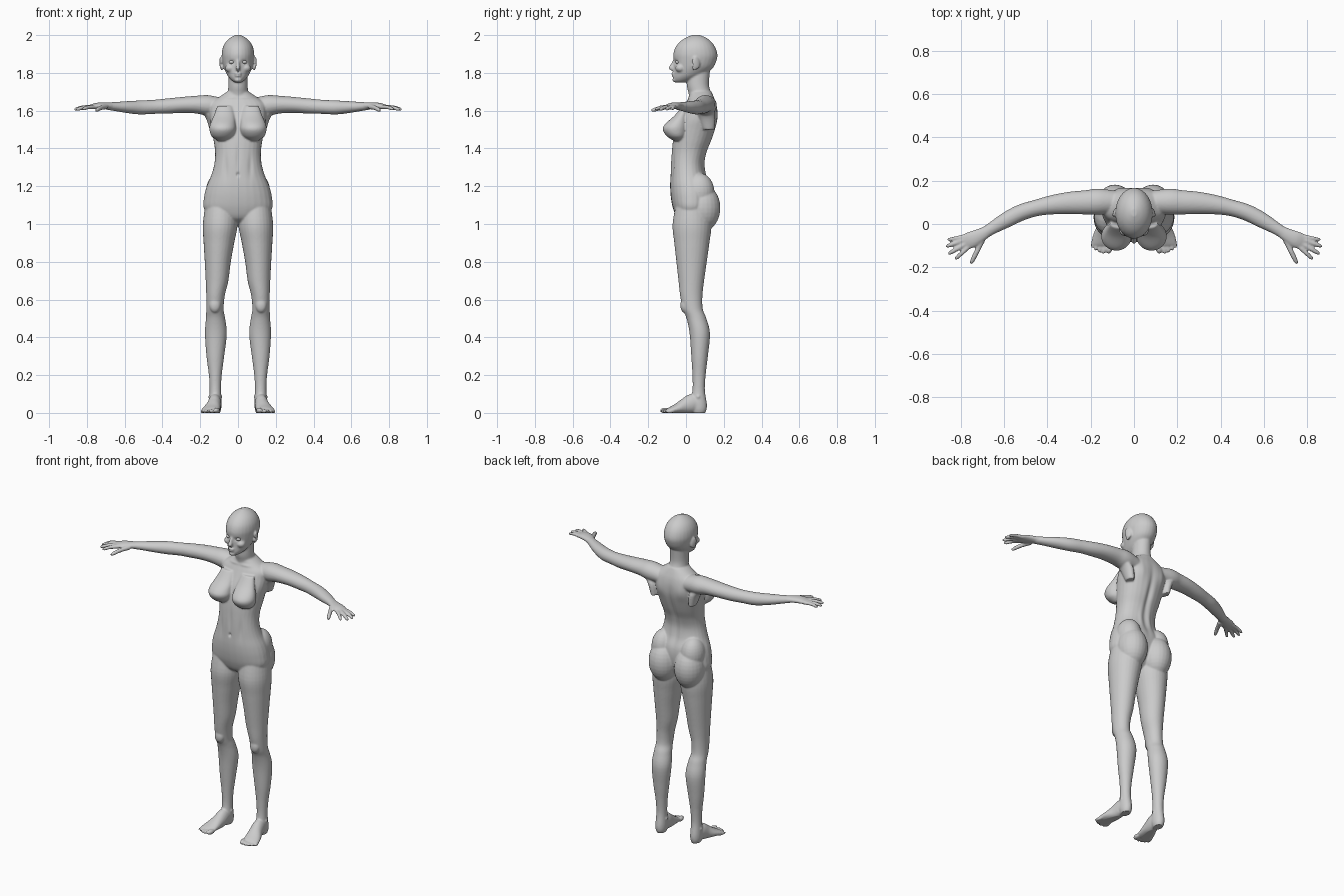
import bpy, bmesh
from math import cos, sin, pi, exp, copysign
from mathutils import Vector, Matrix

bm = bmesh.new()


def spline(pts, n):
    """Catmull-Rom sampling of section tuples."""
    p = [pts[0]] + list(pts) + [pts[-1]]
    out = []
    for i in range(1, len(p) - 2):
        for k in range(n):
            t = k / n
            out.append([0.5 * (2 * b + (c - a) * t + (2 * a - 5 * b + 4 * c - d) * t * t
                               + (3 * b - a - 3 * c + d) * t ** 3)
                        for a, b, c, d in zip(*p[i - 1:i + 3])])
    return out + [list(pts[-1])]


def tube(pts, sides=(1,), upright=False, power=1.0, n=5, seg=28):
    """Loft elliptic sections (x, y, z, half width, half depth)."""
    secs = spline(pts, n)
    for s in sides:
        rings = []
        for i, (x, y, z, a, b) in enumerate(secs):
            u, v = Vector((1, 0, 0)), Vector((0, 1, 0))
            if not upright:
                t = Vector(secs[min(i + 1, len(secs) - 1)][:3]) - Vector(secs[max(i - 1, 0)][:3])
                u = Vector((0, 0, 1)).cross(t).normalized()
                v = t.normalized().cross(u)
            ring = []
            for k in range(seg):
                c, d = cos(2 * pi * k / seg), sin(2 * pi * k / seg)
                co = (Vector((x, y, z)) + u * a * copysign(abs(c) ** power, c)
                      + v * b * copysign(abs(d) ** power, d))
                ring.append(bm.verts.new((s * co.x, co.y, co.z)))
            rings.append(ring)
        for r, q in zip(rings, rings[1:]):
            for k in range(seg):
                bm.faces.new((r[k], r[(k + 1) % seg], q[(k + 1) % seg], q[k]))
        bm.faces.new(rings[0][::-1])
        bm.faces.new(rings[-1])


def column(rows, **kw):
    """Upright loft from rows (z, x centre, half width, y front, y back)."""
    tube([(cx, (f + k) / 2, z, rx, (k - f) / 2) for z, cx, rx, f, k in rows], upright=True, **kw)


def blob(loc, size, rot=(0, 0, 0), sides=(1,), target=None):
    for s in sides:
        m = (Matrix.Translation((s * loc[0], loc[1], loc[2]))
             @ Matrix.Rotation(s * rot[2], 4, 'Z') @ Matrix.Rotation(rot[0], 4, 'X')
             @ Matrix.Diagonal((*size, 1)))
        bmesh.ops.create_uvsphere(target or bm, u_segments=24, v_segments=16, radius=1, matrix=m)


BOTH = (1, -1)

# torso
column([(1.0, 0, .05, .0, .07), (1.03, 0, .13, -.045, .10), (1.08, 0, .18, -.068, .125),
        (1.14, 0, .18, -.08, .135), (1.2, 0, .166, -.084, .13), (1.26, 0, .141, -.082, .105),
        (1.32, 0, .125, -.08, .096), (1.38, 0, .121, -.076, .11), (1.44, 0, .129, -.07, .135),
        (1.5, 0, .139, -.06, .155), (1.55, 0, .148, -.045, .166), (1.6, 0, .15, -.02, .167),
        (1.64, 0, .145, .0, .16), (1.672, 0, .10, .015, .148), (1.7, 0, .058, .018, .135)], power=.92)
# neck
column([(1.64, 0, .07, .02, .14), (1.69, 0, .056, .014, .134), (1.74, 0, .051, .004, .122),
        (1.84, 0, .05, .01, .13)])
# chest and buttocks
tube([(.07, .0, 1.625, .04, .02), (.073, -.025, 1.575, .055, .035), (.08, -.05, 1.53, .067, .06),
      (.081, -.057, 1.5, .07, .066), (.082, -.05, 1.465, .058, .052), (.082, -.04, 1.44, .025, .025)],
     BOTH, upright=True)
blob((.088, .085, 1.085), (.088, .097, .125), sides=BOTH)
blob((.10, .07, 1.17), (.07, .08, .10), sides=BOTH)
# legs
column([(1.12, .09, .08, -.05, .12), (1.0, .094, .092, -.071, .135), (.9, .101, .081, -.062, .124),
        (.8, .107, .069, -.051, .11), (.7, .111, .06, -.04, .096), (.62, .119, .049, -.031, .087),
        (.55, .122, .046, -.017, .089), (.5, .119, .051, .003, .108), (.42, .117, .058, .019, .127),
        (.3, .12, .047, .028, .116), (.2, .12, .034, .034, .104), (.12, .12, .03, .034, .1),
        (.05, .12, .033, .02, .11), (.015, .12, .03, .03, .108), (-.01, .12, .02, .04, .095)], sides=BOTH)
# kneecaps and ankle bones
blob((.122, -.008, .57), (.03, .022, .04), sides=BOTH)
blob((.12, .065, .085), (.038, .016, .018), sides=BOTH)
# feet and toes
tube([(.12, .09, .03, .025, .03), (.122, .04, .05, .034, .05), (.128, -.005, .036, .038, .042),
      (.14, -.05, .022, .046, .026), (.148, -.085, .014, .048, .016), (.15, -.1, .012, .04, .01)], BOTH)
for x, y, r in ((.112, -.125, .015), (.136, -.127, .011), (.155, -.122, .01),
                (.172, -.113, .01), (.188, -.1, .009)):
    blob((x, y + .015, r * .85), (r, .028, r), (0, 0, .25), BOTH)
# arms
tube([(.08, .1, 1.62, .05, .045), (.16, .103, 1.628, .06, .054), (.22, .1, 1.632, .056, .047),
      (.3, .097, 1.63, .051, .042), (.38, .088, 1.624, .044, .04), (.45, .074, 1.62, .038, .037),
      (.52, .053, 1.617, .038, .037), (.59, .018, 1.619, .036, .031), (.65, -.017, 1.622, .029, .024),
      (.69, -.042, 1.624, .026, .02)], BOTH)
# armpit fold
tube([(.13, .12, 1.5, .02, .03), (.145, .11, 1.57, .03, .045), (.18, .1, 1.615, .04, .04)],
     BOTH, upright=True)
# hands
tube([(.67, -.03, 1.624, .026, .019), (.705, -.05, 1.626, .031, .018), (.745, -.07, 1.625, .038, .017),
      (.775, -.082, 1.62, .036, .013), (.79, -.09, 1.617, .028, .008)], BOTH)
# fingers and thumb: root x, y, tip x, y, tip z, radius
for x0, y0, x1, y1, z1, r in ((.775, -.056, .86, -.073, 1.607, .0095), (.778, -.071, .868, -.105, 1.605, .0105),
                              (.77, -.088, .856, -.138, 1.605, .011), (.758, -.1, .825, -.163, 1.606, .0105),
                              (.7, -.075, .752, -.183, 1.6, .012)):
    def at(t, rr, dz=0):
        return (x0 + (x1 - x0) * t, y0 + (y1 - y0) * t, 1.62 + (z1 - 1.62) * t + dz, rr, rr)
    tube([at(0, r * 1.15), at(.5, r, .005), at(.85, r * .9, .002), at(1, r * .5)], BOTH, seg=14)
# head
column([(1.748, 0, .014, -.052, -.01), (1.758, 0, .031, -.064, .03), (1.775, 0, .048, -.068, .07),
        (1.795, 0, .061, -.066, .105), (1.83, 0, .076, -.064, .145), (1.87, 0, .084, -.066, .163),
        (1.9, 0, .086, -.067, .166), (1.935, 0, .08, -.056, .155), (1.965, 0, .064, -.032, .134),
        (1.987, 0, .04, .0, .105), (2.001, 0, .012, .035, .07)])
# nose, lips, chin, cheeks
tube([(0, -.06, 1.868, .008, .008), (0, -.07, 1.845, .009, .012), (0, -.077, 1.825, .013, .015),
      (0, -.07, 1.812, .009, .008)], upright=True, seg=16)
blob((0, -.068, 1.796), (.02, .010, .006))
blob((0, -.067, 1.785), (.017, .010, .006))
blob((0, -.056, 1.763), (.02, .016, .013))
blob((.042, -.03, 1.825), (.026, .026, .022), sides=BOTH)
# ears
blob((.089, .053, 1.853), (.008, .021, .034), (.2, 0, .35), BOTH)
blob((.086, .045, 1.828), (.007, .012, .016), (0, 0, .3), BOTH)

bmesh.ops.recalc_face_normals(bm, faces=bm.faces[:])
mesh = bpy.data.meshes.new("body")
bm.to_mesh(mesh)
body = bpy.data.objects.new("body", mesh)
bpy.context.collection.objects.link(body)

# fuse the parts into one skin
fuse = body.modifiers.new("fuse", 'REMESH')
fuse.mode = 'VOXEL'
fuse.voxel_size = .005
soft = body.modifiers.new("soften", 'SMOOTH')
soft.factor, soft.iterations = .5, 5
bpy.context.view_layer.objects.active = body
body.select_set(True)
bpy.ops.object.convert(target='MESH')


def bump(p, c, r, depth):
    """Soft push along y around a centre; front or back only by radius."""
    d = sum(((abs(a) if i == 0 else a) - b) ** 2 / (q * q) for i, (a, b, q) in enumerate(zip(p, c, r)))
    return depth * exp(-d) if d < 9 else 0


# surface relief: spine, navel, midline, eye sockets, collarbones, abdominal edges, shoulder blades
RELIEF = [((0, .15, 1.4), (.016, .06, .16), -.014), ((0, -.08, 1.262), (.007, .03, .01), .01),
          ((0, -.08, 1.35), (.01, .03, .07), .005), ((.033, -.06, 1.857), (.017, .03, .011), .009),
          ((.06, .0, 1.67), (.05, .03, .008), -.006), ((.065, -.07, 1.3), (.012, .04, .06), .005),
          ((.075, .16, 1.57), (.035, .03, .05), .007), ((.03, .11, 1.3), (.016, .04, .06), .005)]
for v in body.data.vertices:
    p = v.co.copy()
    v.co.y += sum(bump(p, *r) for r in RELIEF)
    v.co.z = max(v.co.z, 0)
bpy.ops.object.shade_smooth()

# eyes
eb = bmesh.new()
blob((.033, -.043, 1.857), (.015, .014, .010), sides=BOTH, target=eb)
em = bpy.data.meshes.new("eyes")
eb.to_mesh(em)
em.shade_smooth()
bpy.context.collection.objects.link(bpy.data.objects.new("eyes", em))
